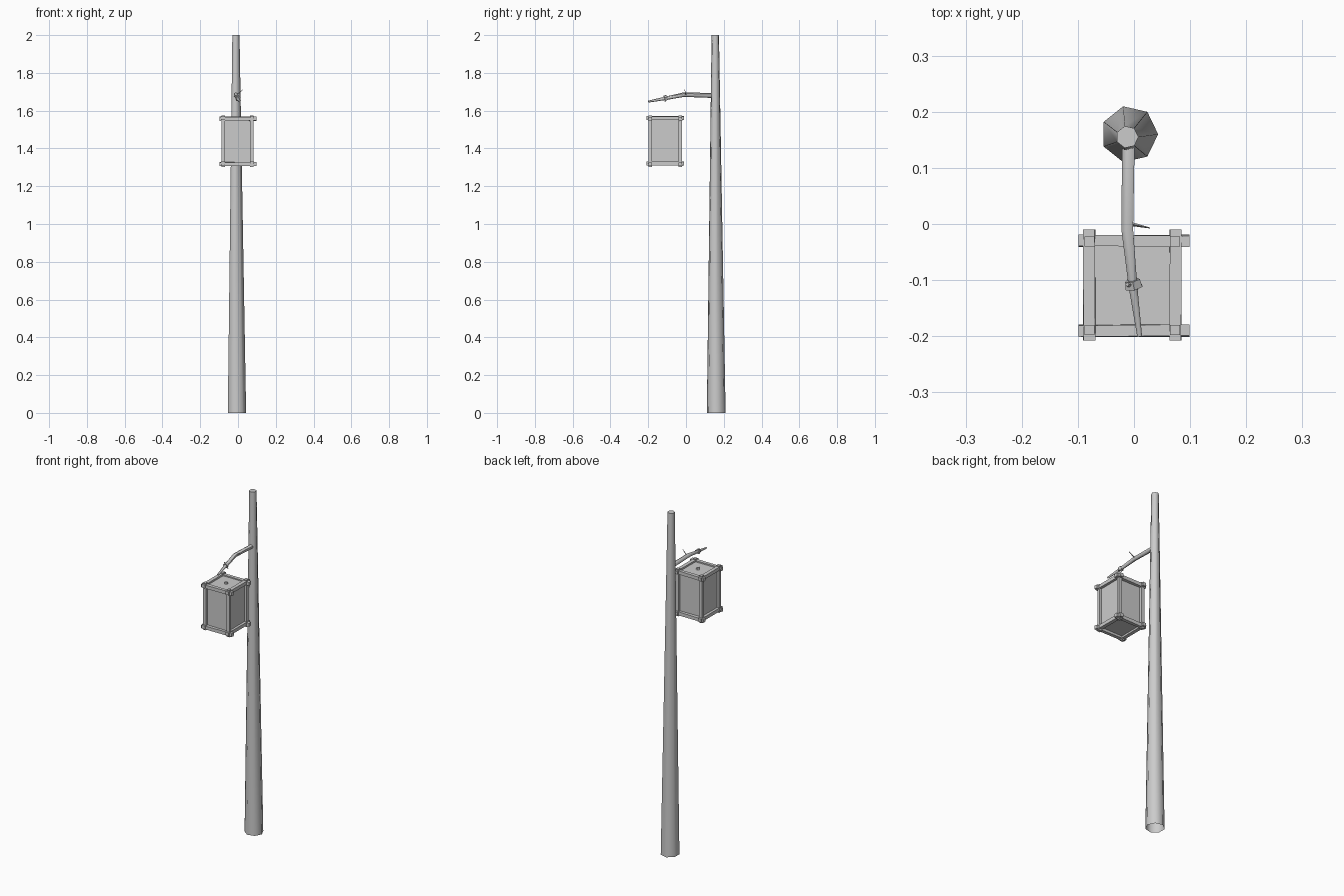
import bpy, bmesh, math
from mathutils import Vector, Matrix

cube = bpy.data.objects.get("Cube")
if cube:
    bpy.data.objects.remove(cube, do_unlink=True)

GREY = (0.6, 0.6, 0.6, 1)
mat = bpy.data.materials.new("plain grey")
mat.use_nodes = True
mat.diffuse_color = GREY
mat.node_tree.nodes["Principled BSDF"].inputs["Base Color"].default_value = GREY


def finish(name, bm, smooth=None):
    bmesh.ops.recalc_face_normals(bm, faces=bm.faces[:])
    mesh = bpy.data.meshes.new(name)
    bm.to_mesh(mesh)
    bm.free()
    mesh.materials.append(mat)
    obj = bpy.data.objects.new(name, mesh)
    bpy.context.collection.objects.link(obj)
    if smooth:
        bpy.ops.object.select_all(action='DESELECT')
        obj.select_set(True)
        bpy.context.view_layer.objects.active = obj
        bpy.ops.object.shade_smooth_by_angle(angle=math.radians(smooth))
    return obj


def tube(name, path, sides, cap_start=True, smooth=60):
    """Tapered tube through (x, y, z, radius) stations."""
    bm = bmesh.new()
    pts = [Vector(p[:3]) for p in path]
    rings = []
    for i, p in enumerate(pts):
        along = pts[min(i + 1, len(pts) - 1)] - pts[max(i - 1, 0)]
        turn = along.to_track_quat('Z', 'X')
        ring = []
        for k in range(sides):
            a = math.tau * k / sides
            ring.append(bm.verts.new(p + turn @ Vector((math.cos(a), math.sin(a), 0)) * path[i][3]))
        rings.append(ring)
    for low, high in zip(rings, rings[1:]):
        for k in range(sides):
            n = (k + 1) % sides
            bm.faces.new((low[k], low[n], high[n], high[k]))
    bm.faces.new(rings[-1])
    if cap_start:
        bm.faces.new(rings[0])
    return finish(name, bm, smooth)


def box(name, centre, size, twist=0, axis='X'):
    """Box whose two ends along the axis are turned opposite ways."""
    bm = bmesh.new()
    bmesh.ops.create_cube(bm, size=1)
    bmesh.ops.scale(bm, vec=size, verts=bm.verts)
    index = 'XYZ'.index(axis)
    for v in bm.verts:
        side = 1 if v.co[index] > 0 else -1
        v.co = Matrix.Rotation(math.radians(twist * side), 3, axis) @ v.co
    bmesh.ops.translate(bm, vec=centre, verts=bm.verts)
    return finish(name, bm)


# Tapered pole, open underneath
bm = bmesh.new()
levels = [(-0.008, 0.16, 0, 0.051), (-0.012, 0.155, 2, 0.02)]
rings = [[bm.verts.new((x + r * math.cos(math.tau * k / 7), y + r * math.sin(math.tau * k / 7), z))
          for k in range(7)] for x, y, z, r in levels]
for k in range(7):
    n = (k + 1) % 7
    bm.faces.new((rings[0][k], rings[0][n], rings[1][n], rings[1][k]))
bm.faces.new(rings[1])
finish("pole", bm, 60)

# Bent branch arm with its knot and twig
tube("arm", [(-0.01, 0.15, 1.68, 0.013), (-0.012, -0.01, 1.685, 0.012),
             (-0.002, -0.11, 1.665, 0.009), (0.01, -0.2, 1.648, 0.005)], 6)
tube("arm_knot", [(-0.003, -0.1, 1.668, 0.014), (0, -0.114, 1.664, 0.016)], 5, smooth=30)
tube("knot_peg", [(-0.012, -0.108, 1.682, 0.004), (0.012, -0.109, 1.65, 0.004)], 4, smooth=30)
tube("twig", [(-0.005, 0, 1.685, 0.004), (0.028, -0.007, 1.712, 0.001)], 3, smooth=30)

# Lantern body
CX, CY = -0.003, -0.11
box("lantern_body", (CX, CY, 1.44), (0.145, 0.145, 0.24))
tube("lantern_hook", [(0, CY, 1.555, 0.012), (0, CY, 1.57, 0.008)], 6, smooth=30)

# Corner posts and crossing beams
for sx, side in ((-1, "right"), (1, "left")):
    for sy, end in ((-1, "front"), (1, "back")):
        box(f"post_{end}_{side}", (CX + sx * 0.076, CY + sy * 0.079, 1.438), (0.018, 0.018, 0.275))
for z, level in ((1.317, "bottom"), (1.557, "top")):
    for s, end, side in ((-1, "front", "right"), (1, "back", "left")):
        box(f"{level}_beam_{end}", (0, CY + s * 0.08, z), (0.198, 0.02, 0.02), 6 * s, 'X')
        box(f"{level}_beam_{side}", (CX + s * 0.077, CY + 0.001, z + 0.003), (0.021, 0.198, 0.02), 3 * s, 'Y')
